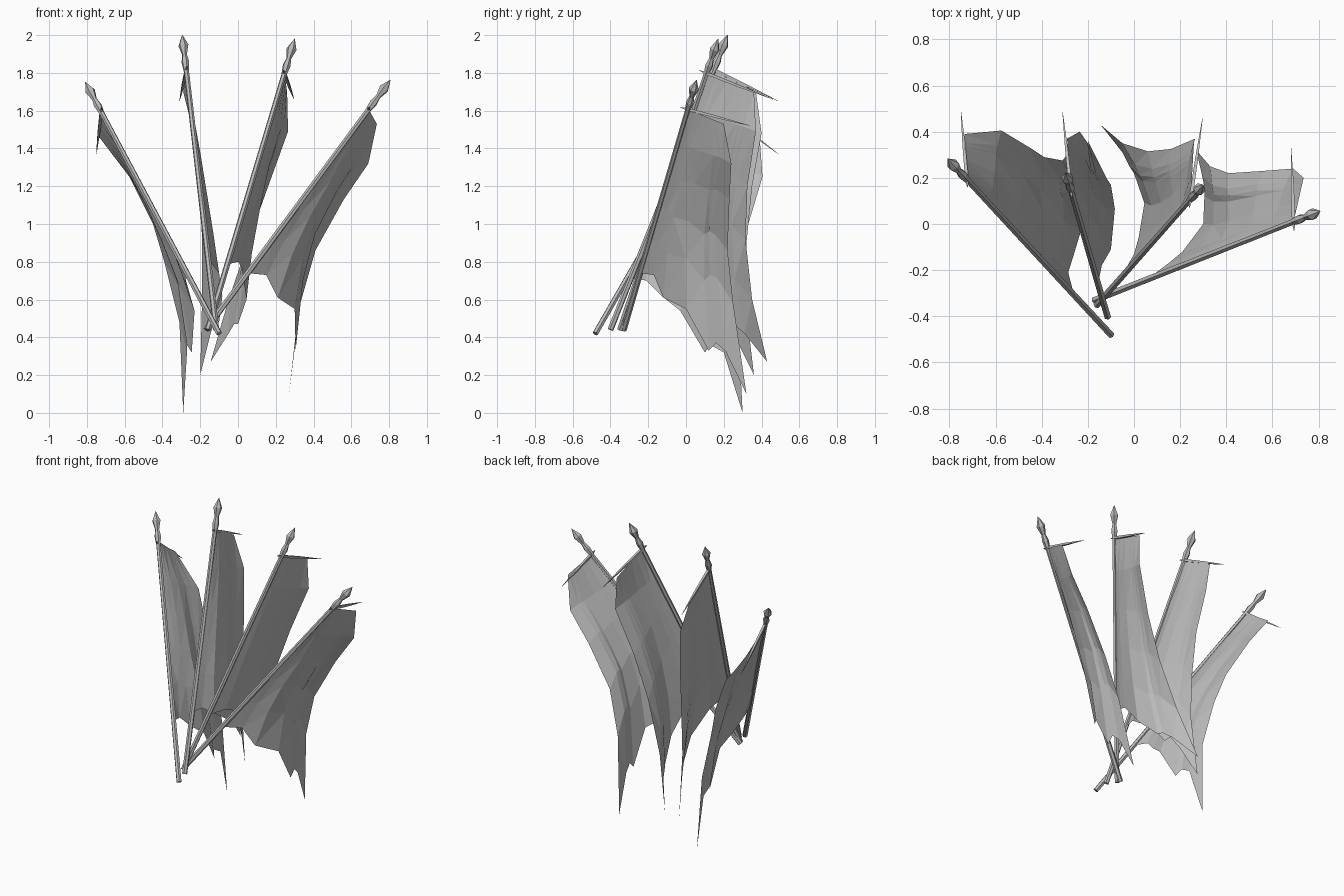
import bpy, bmesh, math
from mathutils import Vector

cube = bpy.data.objects.get("Cube")
if cube:
    bpy.data.objects.remove(cube, do_unlink=True)

# One plain grey for everything
grey = bpy.data.materials.new("plain grey")
grey.use_nodes = True
COLOUR = (0.5, 0.5, 0.5, 1)
grey.diffuse_color = COLOUR
grey.node_tree.nodes["Principled BSDF"].inputs["Base Color"].default_value = COLOUR

POLE_LENGTH = 1.69
BAR_AT = 1.49            # distance of the crossbar along the pole
CLOTH_END = 0.38         # distance where the cloth leaves the pole
ACROSS = (0, .13, .22, .43, .65, .72, .8, 1)   # cloth columns, pole to free edge


def finish(name, bm):
    bmesh.ops.recalc_face_normals(bm, faces=bm.faces)
    mesh = bpy.data.meshes.new(name)
    bm.to_mesh(mesh)
    bm.free()
    mesh.materials.append(grey)
    obj = bpy.data.objects.new(name, mesh)
    bpy.context.collection.objects.link(obj)
    return obj


def turned(name, start, axis, profile, sides):
    """Flat-sided solid turned around an axis; profile = (distance, radius)."""
    axis = axis.normalized()
    side = axis.cross(Vector((0, 0, 1))).normalized()
    up = side.cross(axis)
    bm = bmesh.new()
    rings = []
    for d, r in profile:
        ring = []
        for i in range(sides):
            a = math.tau * (i + .5) / sides
            ring.append(bm.verts.new(start + axis * d
                                     + (side * math.cos(a) + up * math.sin(a)) * r))
        rings.append(ring)
    for a, b in zip(rings, rings[1:]):
        for i in range(sides):
            j = (i + 1) % sides
            bm.faces.new((a[i], a[j], b[j], b[i]))
    bm.faces.new(rings[0][::-1])
    bm.faces.new(rings[-1])
    return finish(name, bm)


def cloth(name, foot, axis, free_edge, hem):
    """Torn sheet from the pole to its free edge, ending in a ragged hem."""
    free_edge = [Vector(p) for p in free_edge]
    hem = [Vector(p) for p in hem]
    rows = len(free_edge)
    bm = bmesh.new()
    grid = []
    for k, outer in enumerate(free_edge):
        v = k / rows
        inner = foot + axis * (BAR_AT + (CLOTH_END - BAR_AT) * v)
        fold = (outer - inner).cross(axis).normalized()
        row = []
        for s, h in zip(ACROSS, hem):
            p = inner.lerp(outer, s)
            p += (h - hem[0].lerp(hem[-1], s)) * v * v       # follow the hem
            p += fold * 0.012 * math.sin(math.tau * s) * math.sin(math.pi * v)
            row.append(bm.verts.new(p))
        grid.append(row)
    grid.append([bm.verts.new(p) for p in hem])
    for a, b in zip(grid, grid[1:]):
        for j in range(len(ACROSS) - 1):
            bm.faces.new((a[j], a[j + 1], b[j + 1], b[j]))
    bmesh.ops.triangulate(bm, faces=bm.faces)
    return finish(name, bm)


def banner(label, foot, tip, bar_tip, free_edge, hem):
    foot, tip, bar_tip = Vector(foot), Vector(tip), Vector(bar_tip)
    axis = (tip - foot).normalized()
    # Pole
    turned(label + "_pole", foot, axis, [(0, .016), (1.5, .014)], 6)
    # Spear point with collar, neck and leaf-shaped head
    L = POLE_LENGTH
    turned(label + "_spear_point", foot, axis,
           [(L - .21, .014), (L - .155, .021), (L - .115, .013),
            (L - .06, .027), (L, .001)], 6)
    # Tapered crossbar poking out on both sides of the pole
    joint = foot + axis * BAR_AT
    run = bar_tip - joint
    n = run.length
    turned(label + "_crossbar", joint, run,
           [(-.04, .002), (0, .011), (n * .5, .009), (n, .001)], 4)
    cloth(label + "_cloth", foot, axis, free_edge, hem)


banner("far_right", (-.10, -.48, .42), (-.81, .285, 1.755), (-.75, .49, 1.37),
       [(-.735, .39, 1.46), (-.575, .405, 1.25), (-.45, .33, 1.0),
        (-.39, .29, .80), (-.31, .275, .48)],
       [(-.26, -.307, .72), (-.285, -.21, .70), (-.26, -.13, .62), (-.23, -.03, .54),
        (-.245, .10, .32), (-.27, .13, .36), (-.27, .20, .32), (-.29, .30, 0)])

banner("inner_right", (-.115, -.40, .44), (-.295, .22, 2.0), (-.31, .49, 1.65),
       [(-.29, .37, 1.70), (-.235, .40, 1.48), (-.20, .35, 1.2),
        (-.19, .32, .90), (-.19, .31, .62)],
       [(-.156, -.26, .79), (-.14, -.18, .79), (-.10, -.11, .74), (-.083, .065, .62),
        (-.10, .17, .48), (-.12, .20, .50), (-.145, .25, .42), (-.20, .36, .20)])

banner("inner_left", (-.16, -.35, .44), (.30, .17, 1.98), (.297, .46, 1.66),
       [(.26, .36, 1.70), (.265, .37, 1.49), (.16, .325, 1.2),
        (.06, .315, .92), (-.05, .35, .60)],
       [(-.057, -.233, .786), (0, -.13, .80), (.02, -.06, .77), (.045, .09, .60),
        (0, .22, .47), (-.02, .25, .47), (-.05, .31, .42), (-.145, .43, .27)])

banner("far_left", (-.17, -.33, .44), (.805, .055, 1.76), (.68, .34, 1.52),
       [(.735, .20, 1.53), (.69, .24, 1.32), (.56, .23, 1.13),
        (.41, .22, .86), (.33, .25, .58)],
       [(.05, -.244, .74), (.15, -.17, .73), (.21, -.12, .61), (.30, 0, .55),
        (.305, .12, .33), (.305, .16, .37), (.295, .21, .325), (.27, .32, .10)])
